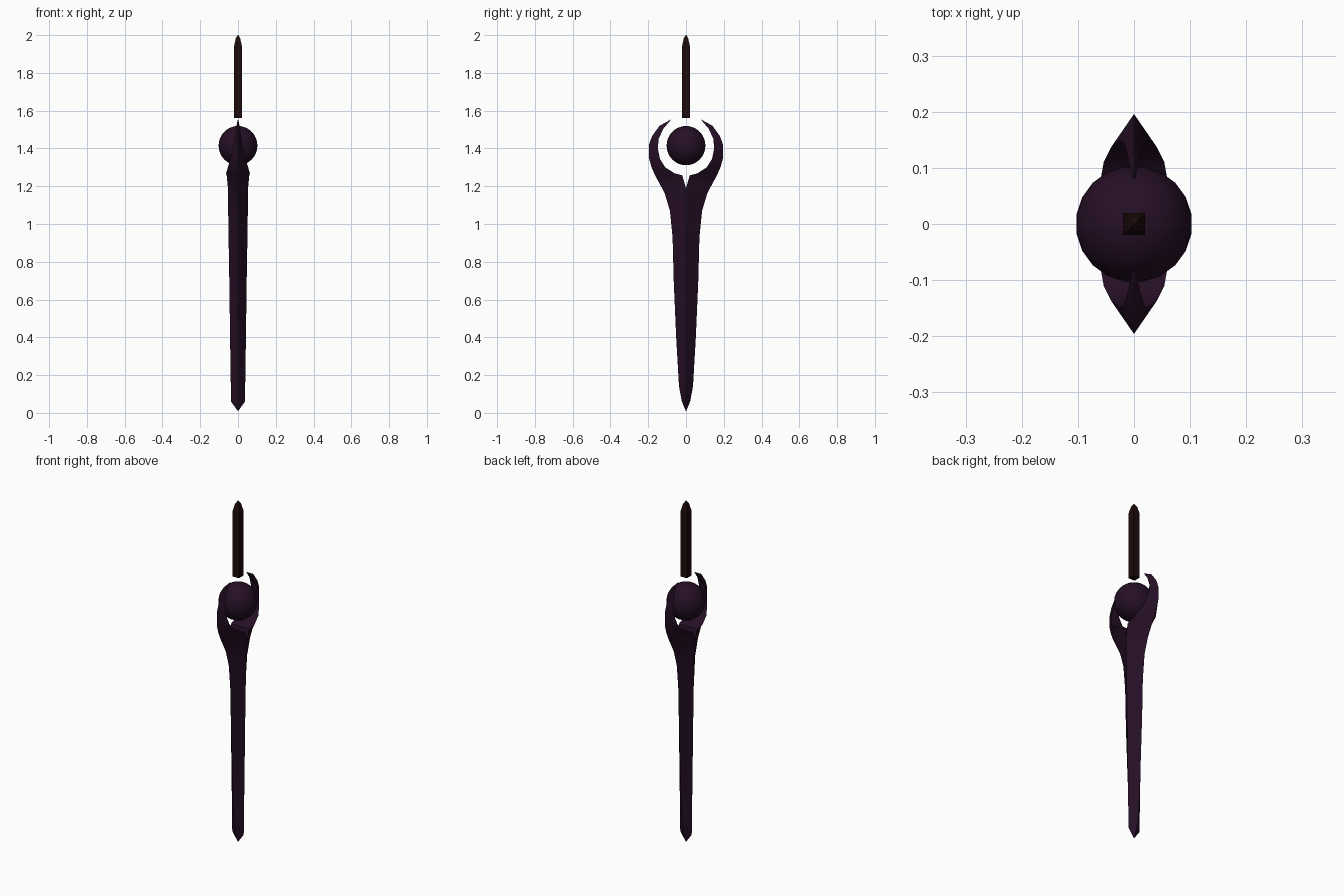
import bpy, bmesh, math

if "Cube" in bpy.data.objects:
    bpy.data.objects.remove(bpy.data.objects["Cube"])


def material(name, rgb):
    m = bpy.data.materials.new(name)
    m.diffuse_color = (*rgb, 1)
    m.use_nodes = True
    m.node_tree.nodes["Principled BSDF"].inputs["Base Color"].default_value = m.diffuse_color
    return m


purple = material("dark purple", (0.019, 0.0048, 0.019))
brown = material("dark brown", (0.012, 0.0035, 0.003))


def loft(name, rings, mat):
    """Skin a list of rings with equal point counts, capping both ends."""
    bm = bmesh.new()
    loops = [[bm.verts.new(p) for p in ring] for ring in rings]
    n = len(loops[0])
    for a, b in zip(loops, loops[1:]):
        for i in range(n):
            j = (i + 1) % n
            bm.faces.new((a[i], a[j], b[j], b[i]))
    bm.faces.new(loops[0][::-1])
    bm.faces.new(loops[-1])
    bmesh.ops.remove_doubles(bm, verts=bm.verts, dist=1e-5)
    bmesh.ops.recalc_face_normals(bm, faces=bm.faces)
    me = bpy.data.meshes.new(name)
    bm.to_mesh(me)
    bm.free()
    me.materials.append(mat)
    ob = bpy.data.objects.new(name, me)
    bpy.context.collection.objects.link(ob)
    return ob


def smooth(ob, degrees):
    bpy.ops.object.select_all(action='DESELECT')
    ob.select_set(True)
    bpy.context.view_layer.objects.active = ob
    bpy.ops.object.shade_smooth_by_angle(angle=math.radians(degrees))


# Shaft half with its prong: outer ridge (y, z), inner edge (y, z), half thickness
stations = [
    (0.001, 0.010, 0.0, 0.010, 0.001),
    (0.022, 0.06, 0.0, 0.06, 0.037),
    (0.037, 0.14, 0.0, 0.14, 0.038),
    (0.052, 0.40, 0.0, 0.40, 0.042),
    (0.065, 0.70, 0.0, 0.70, 0.046),
    (0.071, 0.93, 0.0, 0.93, 0.050),
    (0.085, 1.07, 0.0, 1.07, 0.052),
    (0.112, 1.16, 0.0, 1.19, 0.053),
    (0.135, 1.205, 0.02, 1.258, 0.060),
    (0.165, 1.26, 0.06, 1.268, 0.063),
    (0.184, 1.305, 0.11, 1.30, 0.054),
    (0.196, 1.35, 0.138, 1.345, 0.040),
    (0.196, 1.42, 0.149, 1.40, 0.025),
    (0.180, 1.465, 0.145, 1.45, 0.018),
    (0.140, 1.52, 0.120, 1.505, 0.011),
    (0.080, 1.553, 0.080, 1.551, 0.002),
]
for side, label in ((1, "back"), (-1, "front")):
    rings = [[(0, side * yo, zo), (t, side * yi, zi), (-t, side * yi, zi)]
             for yo, zo, yi, zi, t in stations]
    smooth(loft(label + "_shaft_and_prong", rings, purple), 30)

# Floating orb between the prongs
bpy.ops.mesh.primitive_uv_sphere_add(segments=20, ring_count=16, radius=0.104,
                                     location=(0, 0, 1.415),
                                     rotation=(0, 0, math.radians(9)))
orb = bpy.context.object
orb.name = "orb"
orb.data.materials.append(purple)
smooth(orb, 40)

# Square spike hovering above the orb
corners = ((1, 1), (-1, 1), (-1, -1), (1, -1))
spike = [(0.02, 1.56), (0.02, 1.945), (0.011, 1.985), (0.001, 2.0)]
loft("top_spike", [[(x * h, y * h, z) for x, y in corners] for h, z in spike], brown)
